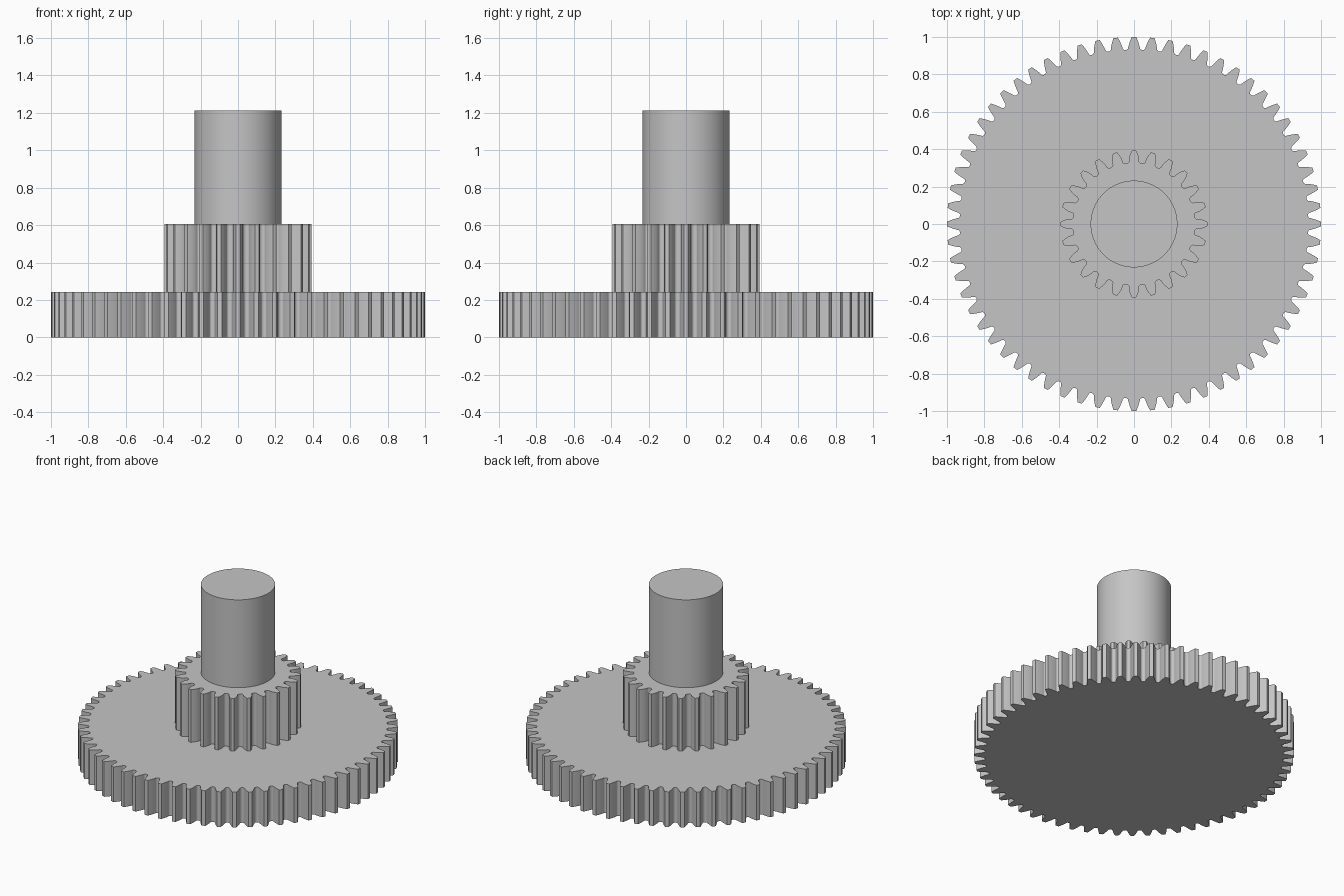
import bpy
import bmesh
from math import acos, cos, sin, tan, pi, radians
from mathutils import Vector

cube = bpy.data.objects.get("Cube")
if cube:
    bpy.data.objects.remove(cube, do_unlink=True)

MODULE = 2 / 66
PRESSURE = radians(20)

steel = bpy.data.materials.new("plain grey")
steel.use_nodes = True
GREY = (0.56, 0.56, 0.56, 1)
steel.diffuse_color = GREY
steel.node_tree.nodes["Principled BSDF"].inputs["Base Color"].default_value = GREY


def involute(angle):
    return tan(angle) - angle


def gear_outline(teeth):
    """Involute teeth with rounded gaps, one tooth centred on +x."""
    pitch = MODULE * teeth / 2
    tip, root = pitch + MODULE, pitch - 1.25 * MODULE
    base = pitch * cos(PRESSURE)
    fillet = 0.4 * MODULE
    gap_centre = pi / teeth

    def half_angle(r):
        a = acos(min(1, base / r))
        return pi / (2 * teeth) + involute(PRESSURE) - involute(a)

    # Half a tooth from the tip down to the middle of the gap
    start = root + fillet
    low = max(base, start)
    half = []
    for i in range(7):
        r = tip + (low - tip) * i / 6
        half.append((r, half_angle(r)))
    width = gap_centre - half_angle(low)
    for i in range(0 if start < low else 1, 7):
        t = pi / 2 * i / 6
        half.append((start - fillet * sin(t), gap_centre - width * cos(t)))

    # Mirror the half tooth, then repeat it around the axis
    tooth = [(r, -a) for r, a in reversed(half)][1:] + half
    return [(r * cos(a + k * 2 * pi / teeth), r * sin(a + k * 2 * pi / teeth))
            for k in range(teeth) for r, a in tooth]


def circle_outline(radius, sides):
    return [(radius * cos(2 * pi * i / sides), radius * sin(2 * pi * i / sides))
            for i in range(sides)]


def extrude_part(name, outline, bottom, top, closed_below):
    bm = bmesh.new()
    low = [bm.verts.new((x, y, bottom)) for x, y in outline]
    high = [bm.verts.new((x, y, top)) for x, y in outline]
    n = len(outline)
    for i in range(n):
        j = (i + 1) % n
        bm.faces.new((low[i], low[j], high[j], high[i]))
    bm.faces.new(high)
    if closed_below:
        bm.faces.new(low[::-1])
    mesh = bpy.data.meshes.new(name)
    bm.to_mesh(mesh)
    bm.free()
    mesh.materials.append(steel)
    part = bpy.data.objects.new(name, mesh)
    bpy.context.collection.objects.link(part)
    bpy.ops.object.select_all(action='DESELECT')
    part.select_set(True)
    bpy.context.view_layer.objects.active = part
    bpy.ops.object.shade_smooth_by_angle(angle=radians(25))
    return part


# Stacked parts: large wheel, small pinion, plain shaft
wheel_top, pinion_top, shaft_top = 8 * MODULE, 20 * MODULE, 40 * MODULE
extrude_part("large_gear", gear_outline(64), 0, wheel_top, True)
extrude_part("small_gear", gear_outline(24), wheel_top, pinion_top, False)
extrude_part("shaft", circle_outline(0.232, 96), pinion_top, shaft_top, False)
